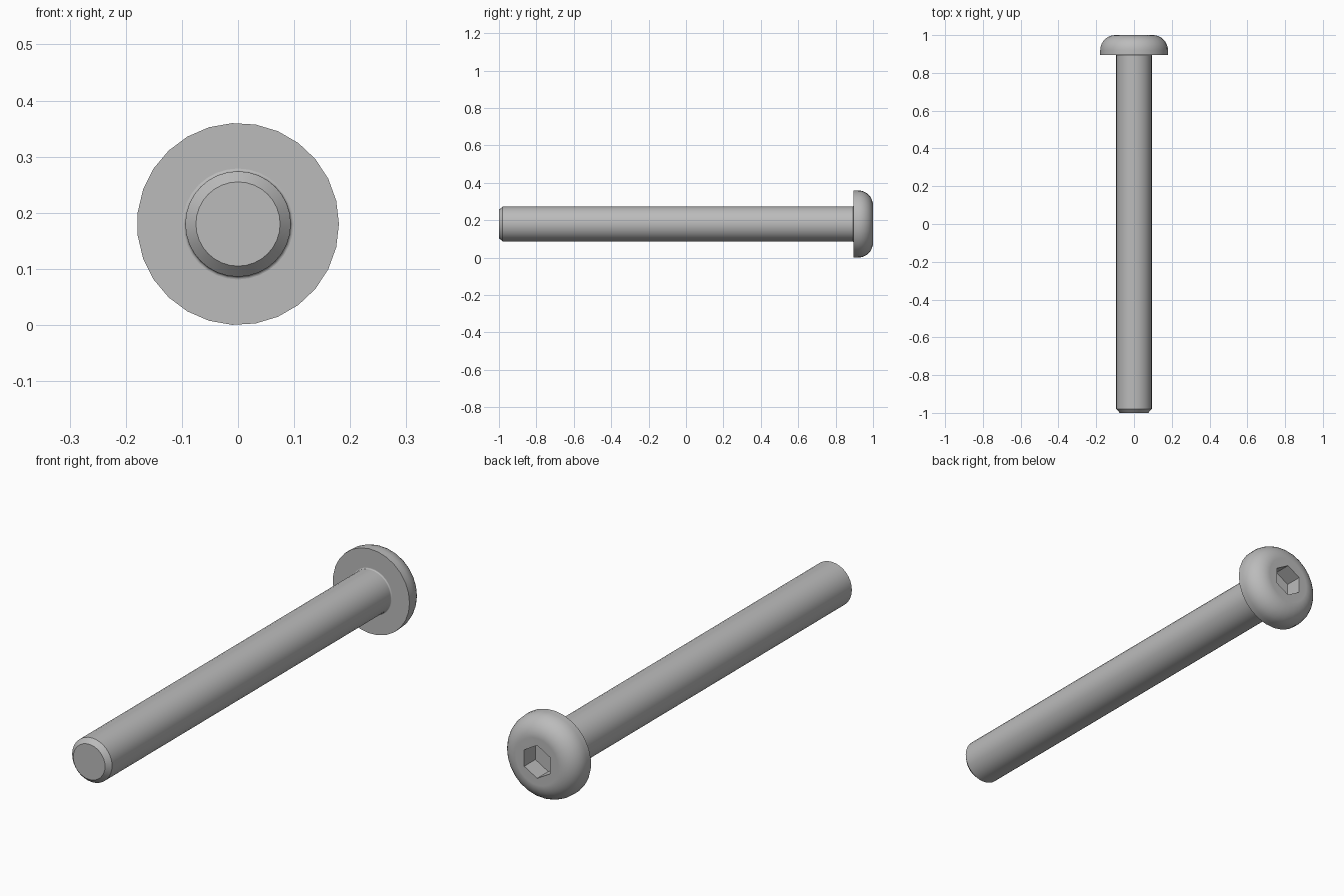
import bpy, bmesh, math
from mathutils import Matrix

cube = bpy.data.objects.get("Cube")
if cube:
    bpy.data.objects.remove(cube, do_unlink=True)

AXIS_Z = 0.18        # height of the bolt's axis
HEAD_R = 0.18
HEAD_BASE = 0.895    # y where the head meets the shank
SHANK_R = 0.094

steel = bpy.data.materials.new("grey_steel")
steel.use_nodes = True
colour = (0.5, 0.5, 0.5, 1)
steel.diffuse_color = colour
steel.node_tree.nodes["Principled BSDF"].inputs["Base Color"].default_value = colour


def lathe(name, profile, sides, start=0.0, caps=(True, True)):
    """Turn (radius, y) points around the bolt's axis, with flat end caps."""
    bm = bmesh.new()
    rings = []
    for r, y in profile:
        angles = [start + math.tau * i / sides for i in range(sides)]
        rings.append([bm.verts.new((r * math.cos(a), y, AXIS_Z + r * math.sin(a)))
                      for a in angles])
    for a, b in zip(rings, rings[1:]):
        for i in range(sides):
            j = (i + 1) % sides
            bm.faces.new((a[i], a[j], b[j], b[i]))
    for ring, wanted in zip((rings[0], rings[-1]), caps):
        if wanted:
            bm.faces.new(ring)
    bmesh.ops.recalc_face_normals(bm, faces=bm.faces)
    mesh = bpy.data.meshes.new(name)
    bm.to_mesh(mesh)
    bm.free()
    mesh.materials.append(steel)
    obj = bpy.data.objects.new(name, mesh)
    bpy.context.collection.objects.link(obj)
    return obj


def arc(cr, cy, radius, a0, a1, steps):
    """Points of a rounded corner in the (radius, y) plane."""
    angles = [math.radians(a0 + (a1 - a0) * i / steps) for i in range(steps + 1)]
    return [(cr + radius * math.cos(a), cy + radius * math.sin(a)) for a in angles]


def activate(obj):
    bpy.ops.object.select_all(action='DESELECT')
    obj.select_set(True)
    bpy.context.view_layer.objects.active = obj


# Shank with a chamfered tip and a tiny fillet under the head
fillet = 0.005
shank = lathe("shank",
              [(0.075, -1), (SHANK_R, -0.98)]
              + arc(SHANK_R + fillet, HEAD_BASE - fillet, fillet, 180, 90, 4),
              32, caps=(True, False))

# Button head with a rounded rim
round_r = 0.08
head = lathe("button_head",
             [(HEAD_R, HEAD_BASE)]
             + arc(HEAD_R - round_r, 1 - round_r, round_r, 0, 90, 8),
             27)

# Hexagonal drive socket cut into the head
cutter = lathe("socket_cutter", [(0.07, 0.925), (0.07, 1.1)], 6, start=math.pi / 6)
cutter.hide_render = True
cut = head.modifiers.new("hex_socket", 'BOOLEAN')
cut.operation = 'DIFFERENCE'
cut.solver = 'EXACT'
cut.object = cutter
activate(head)
bpy.ops.object.modifier_apply(modifier=cut.name)
bpy.data.objects.remove(cutter, do_unlink=True)

# Smooth shading with crisp edges
for part in (shank, head):
    activate(part)
    bpy.ops.object.shade_smooth_by_angle(angle=math.radians(30))
    part.modifiers.new("even_normals", 'WEIGHTED_NORMAL').keep_sharp = True
